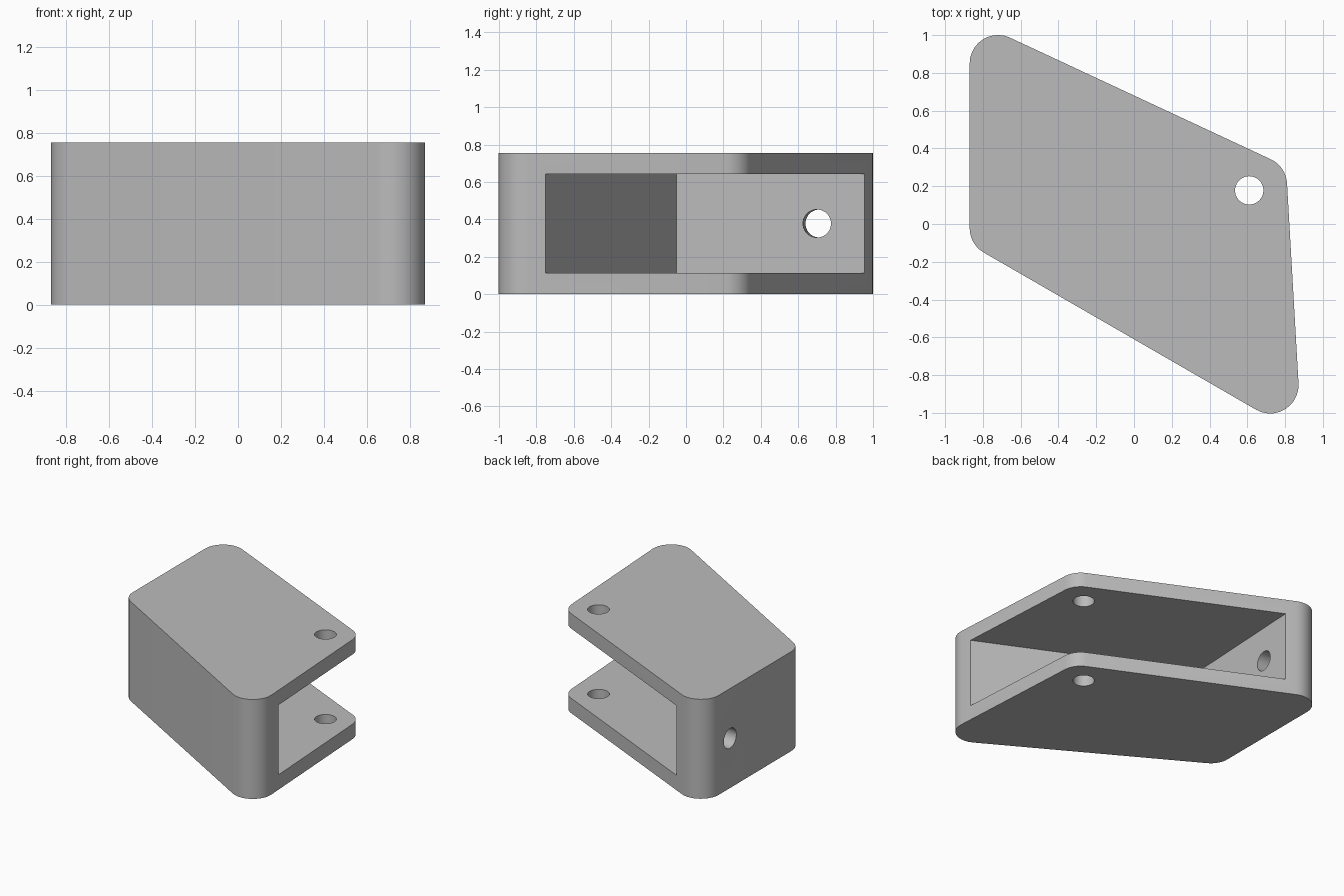
import bpy, bmesh
from math import pi, sin, cos, tan, atan2, radians
from mathutils import Vector, Matrix

HEIGHT = 0.755
PLATE = 0.113      # thickness of upper and lower plates
RADIUS = 0.15      # rounding of the vertical corners
HOLE = 0.075

if "Cube" in bpy.data.objects:
    bpy.data.objects.remove(bpy.data.objects["Cube"])

grey = bpy.data.materials.new("plain grey")
grey.use_nodes = True
COLOUR = (0.5, 0.5, 0.5, 1)
grey.diffuse_color = COLOUR
grey.node_tree.nodes["Principled BSDF"].inputs["Base Color"].default_value = COLOUR


def rounded(corners, r, steps=10):
    """Outline of a convex counter-clockwise polygon with filleted corners."""
    pts = [Vector(c) for c in corners]
    out = []
    for i, p in enumerate(pts):
        d1 = (p - pts[i - 1]).normalized()
        d2 = (pts[(i + 1) % len(pts)] - p).normalized()
        turn = atan2(d1.x * d2.y - d1.y * d2.x, d1.dot(d2))
        centre = p - d1 * r * tan(turn / 2) + Vector((-d1.y, d1.x)) * r
        start = atan2(-d1.x, d1.y)
        for k in range(steps + 1):
            a = start + turn * k / steps
            out.append(centre + Vector((cos(a), sin(a))) * r)
    # outline bearing: right-hand normal of travel
    return out


def make(name, bm):
    bmesh.ops.recalc_face_normals(bm, faces=bm.faces)
    mesh = bpy.data.meshes.new(name)
    bm.to_mesh(mesh)
    bm.free()
    mesh.materials.append(grey)
    ob = bpy.data.objects.new(name, mesh)
    bpy.context.collection.objects.link(ob)
    return ob


def prism(name, outline, z0, z1):
    bm = bmesh.new()
    face = bm.faces.new([bm.verts.new((p[0], p[1], z0)) for p in outline])
    new = bmesh.ops.extrude_face_region(bm, geom=[face])["geom"]
    top = [v for v in new if isinstance(v, bmesh.types.BMVert)]
    bmesh.ops.translate(bm, verts=top, vec=(0, 0, z1 - z0))
    return make(name, bm)


def drill(name, location, axis, length):
    bm = bmesh.new()
    turn = Vector(axis).to_track_quat('Z', 'Y').to_matrix().to_4x4()
    bmesh.ops.create_cone(bm, cap_ends=True, segments=40, radius1=HOLE,
                          radius2=HOLE, depth=length,
                          matrix=Matrix.Translation(location) @ turn)
    return make(name, bm)


# Solid block with rounded vertical corners
bracket = prism("bracket_body", rounded(
    [(-0.87, -0.108), (0.887, -1.122), (0.805, 0.305), (-0.87, 1.086)], RADIUS),
    0, HEIGHT)

# Cutters: pocket open on two sides, pin hole through plates, hole in side wall
cutters = [
    prism("pocket_cutter",
          [(-0.637, -0.05), (1.5, -1.046), (1.5, 1.4), (-0.563, 1.4)],
          PLATE, HEIGHT - PLATE),
    drill("pin_hole_cutter", (0.61, 0.178, HEIGHT / 2), (0, 0, 1), 2),
    drill("wall_hole_cutter", (-0.73, 0.707, HEIGHT / 2), (-1, 0.05, 0), 0.6),
]

bpy.context.view_layer.objects.active = bracket
for cutter in cutters:
    cutter.hide_render = True
    mod = bracket.modifiers.new(cutter.name, 'BOOLEAN')
    mod.operation = 'DIFFERENCE'
    mod.solver = 'EXACT'
    mod.object = cutter
    bpy.ops.object.modifier_apply(modifier=mod.name)
for cutter in cutters:
    bpy.data.objects.remove(cutter)

# Smooth rounded corners and holes, sharp rims
bpy.ops.object.select_all(action='DESELECT')
bracket.select_set(True)
bpy.ops.object.shade_smooth_by_angle(angle=radians(30))
